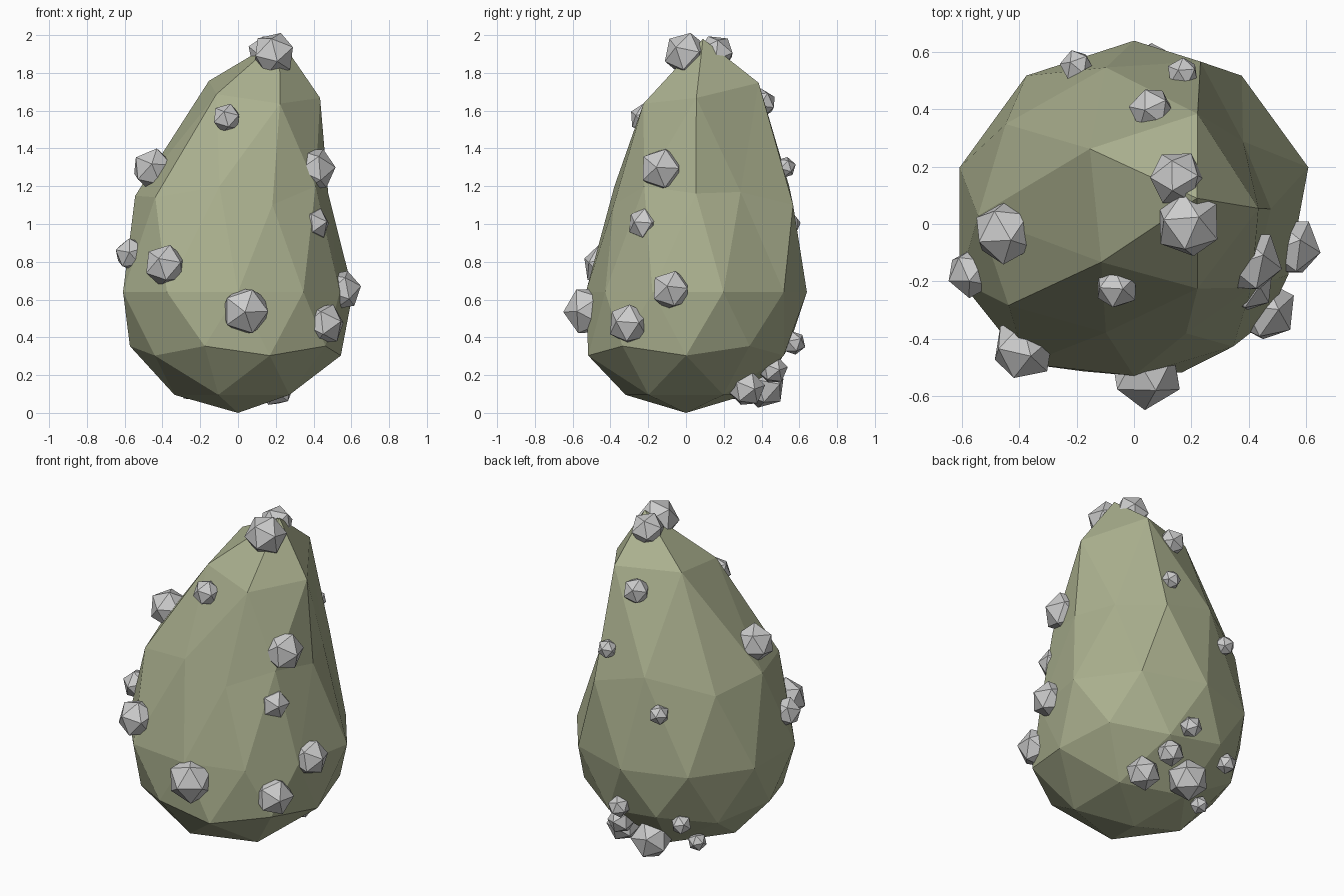
import bpy, bmesh
from mathutils import Vector, Matrix
from mathutils.bvhtree import BVHTree

R = 0.64

def finish(bm, name, mat=None):
    me = bpy.data.meshes.new(name)
    bm.to_mesh(me)
    bm.free()
    ob = bpy.data.objects.new(name, me)
    if mat:
        me.materials.append(mat)
    bpy.context.collection.objects.link(ob)
    return ob

# Boulder body: low-poly sphere with its crown pulled up and sideways
bm = bmesh.new()
bmesh.ops.create_icosphere(bm, subdivisions=2, radius=R)
crown = Vector((0, 0, R))
pull = Vector((0.22, 0.09, 0.70))
# Dents and bulges: (direction on the sphere, push)
dents = [
    ((0.276, -0.851, 0.447), (-0.05, 0.14, 0.0)),
    ((-0.724, -0.526, 0.447), (-0.03, 0.03, 0.04)),
    ((-0.724, 0.526, 0.447), (-0.04, -0.01, 0.0)),
    ((-0.851, 0, 0.526), (-0.07, 0.0, -0.05)),
    ((-0.263, -0.809, 0.526), (0.0, 0.11, 0.0)),
    ((0.894, 0, 0.447), (-0.15, 0.03, 0.06)),
    ((0.688, -0.5, 0.526), (-0.10, 0.07, 0.0)),
    ((0.688, 0.5, 0.526), (-0.13, -0.06, -0.03)),
    ((0, -1, 0), (0.0, 0.11, 0.0)),
    ((-0.588, -0.809, 0), (0.0, 0.03, 0.0)),
    ((0.588, -0.809, 0), (-0.03, 0.09, 0.0)),
    ((0.951, -0.309, 0), (-0.07, 0.02, 0.0)),
    ((-0.276, -0.851, -0.447), (0.0, 0.03, 0.0)),
    ((0.526, 0, 0.851), (-0.06, -0.01, -0.02)),
    ((0.162, -0.5, 0.851), (-0.04, 0.03, -0.05)),
    ((0.162, 0.5, 0.851), (-0.04, 0.0, 0.06)),
    ((-0.425, 0.309, 0.851), (-0.04, 0.0, 0.07)),
]
verts = list(bm.verts)
origin = [v.co.copy() for v in verts]
for v, co in zip(verts, origin):
    t = max(0.0, 1 - (co - crown).length) if co.z > 0.01 else 0.0
    v.co = co + pull * (t * t * (3 - 2 * t)) + Vector((0, 0, R))
for d, push in dents:
    i = min(range(len(verts)), key=lambda k: (origin[k] - Vector(d) * R).length)
    verts[i].co += Vector(push)
bm.normal_update()
tree = BVHTree.FromBMesh(bm)
olive = bpy.data.materials.new("olive_stone")
olive.diffuse_color = (0.40, 0.43, 0.27, 1)
finish(bm, "boulder_body", olive)

# Grey nodules: x, y, z, radius
nodules = [
    (0.19, 0.00, 1.90, 0.12), (0.15, 0.16, 1.905, 0.10),
    (-0.06, -0.22, 1.56, 0.08), (-0.45, -0.03, 1.29, 0.115),
    (-0.565, -0.17, 0.84, 0.09), (-0.385, -0.435, 0.78, 0.115),
    (0.04, -0.515, 0.54, 0.135), (0.455, -0.30, 0.47, 0.115),
    (0.545, -0.08, 0.65, 0.11), (0.40, -0.13, 1.29, 0.12),
    (0.40, -0.22, 1.00, 0.09), (0.06, 0.40, 1.64, 0.08),
    (0.17, 0.525, 1.30, 0.058), (-0.20, 0.55, 1.00, 0.06),
    (0.20, 0.32, 0.13, 0.10), (-0.05, 0.41, 0.14, 0.12),
    (0.12, 0.46, 0.23, 0.08), (0.06, 0.57, 0.37, 0.065),
    (-0.29, 0.46, 0.31, 0.06), (-0.26, 0.26, 0.12, 0.055),
]
bm = bmesh.new()
for x, y, z, r in nodules:
    p = Vector((x, y, z))
    normal = tree.find_nearest(p)[1]
    m = (Matrix.Translation(p) @ normal.to_track_quat('Z', 'Y').to_matrix().to_4x4()
         @ Matrix.Diagonal((r, r, r, 1)))
    bmesh.ops.create_icosphere(bm, subdivisions=1, radius=1, matrix=m)
finish(bm, "surface_nodules")
